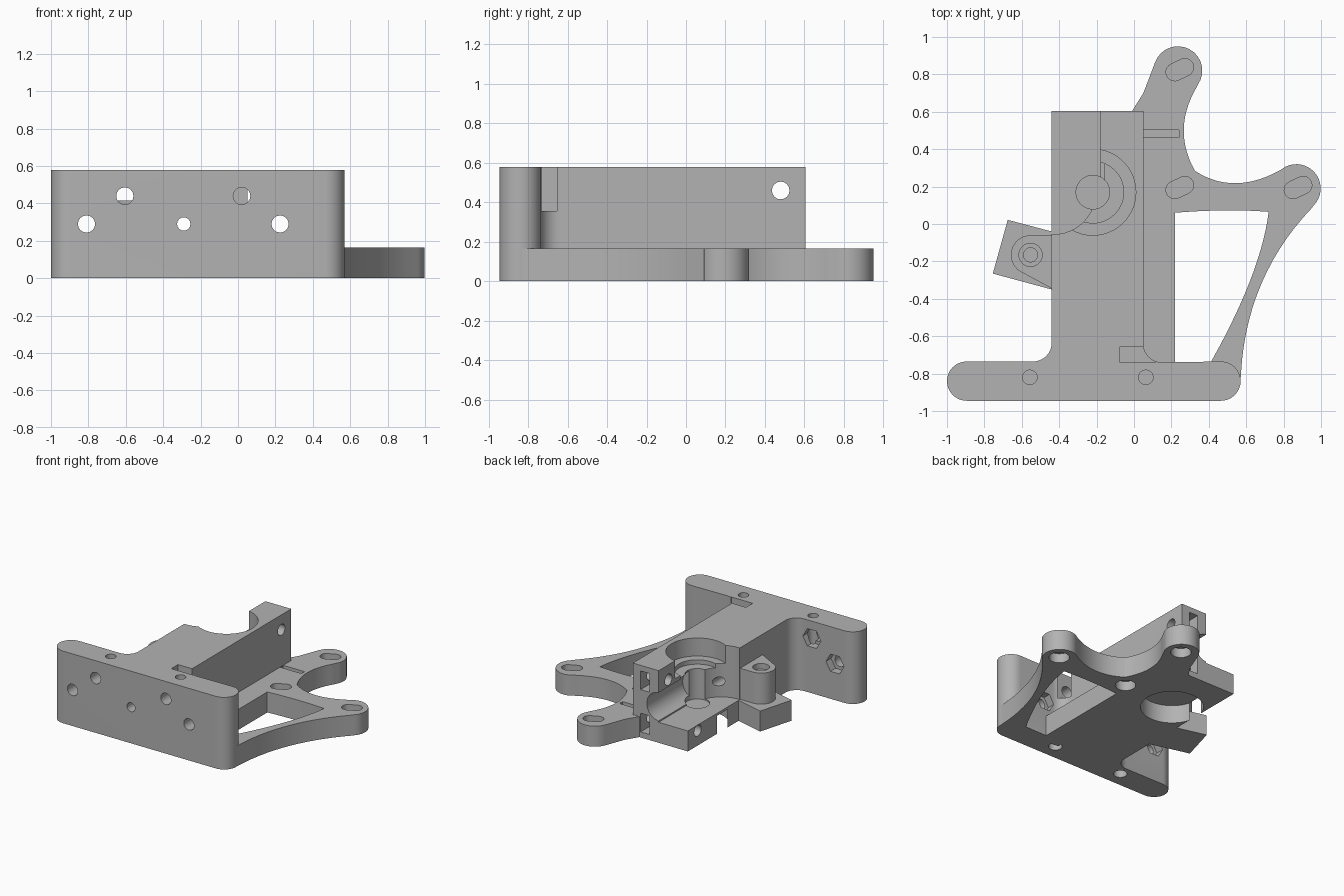
import bpy, bmesh
from math import cos, sin, radians, pi
from mathutils import Matrix, Vector

cube = bpy.data.objects.get("Cube")
if cube:
    bpy.data.objects.remove(cube, do_unlink=True)

grey = bpy.data.materials.new("plain grey")
grey.use_nodes = True
grey.diffuse_color = (0.45, 0.45, 0.45, 1)
grey.node_tree.nodes["Principled BSDF"].inputs["Base Color"].default_value = (0.45, 0.45, 0.45, 1)

H, BASE = 0.58, 0.165


def arc(cx, cy, r, a0, a1, n=16):
    return [(cx + r * cos(radians(a0 + (a1 - a0) * i / n)),
             cy + r * sin(radians(a0 + (a1 - a0) * i / n))) for i in range(n + 1)]


def curve(a, c, b, n=14):
    """Quadratic curve from a to b, pulled towards c."""
    a, b, c = Vector(a), Vector(b), Vector(c)
    return [tuple(a * (1 - t) ** 2 + c * 2 * t * (1 - t) + b * t * t)
            for t in (i / n for i in range(n + 1))]


def prism(name, pts, z0, z1, matrix=None):
    bm = bmesh.new()
    face = bm.faces.new([bm.verts.new((x, y, z0)) for x, y in pts])
    ext = bmesh.ops.extrude_face_region(bm, geom=[face])
    bmesh.ops.translate(bm, vec=(0, 0, z1 - z0),
                        verts=[v for v in ext["geom"] if isinstance(v, bmesh.types.BMVert)])
    bmesh.ops.remove_doubles(bm, verts=bm.verts, dist=0.0005)
    if matrix:
        bm.transform(matrix)
    bmesh.ops.recalc_face_normals(bm, faces=bm.faces)
    mesh = bpy.data.meshes.new(name)
    bm.to_mesh(mesh)
    bm.free()
    mesh.materials.append(grey)
    ob = bpy.data.objects.new(name, mesh)
    bpy.context.collection.objects.link(ob)
    return ob


def box(x0, x1, y0, y1, z0, z1):
    return prism("cutter", [(x0, y0), (x1, y0), (x1, y1), (x0, y1)], z0, z1)


def disc(x, y, r, z0, z1, n=32):
    return prism("cutter", arc(x, y, r, 0, 360 * (n - 1) / n, n - 1), z0, z1)


def bore_y(x, z, r, y0, y1, n=16):
    m = Matrix.Translation((x, 0, z)) @ Matrix.Rotation(pi / 2, 4, "X")
    return prism("cutter", arc(0, 0, r, 0, 360 * (n - 1) / n, n - 1), -y1, -y0, m)


def bore_x(y, z, r, x0, x1, n=16):
    m = Matrix.Translation((0, y, z)) @ Matrix.Rotation(pi / 2, 4, "Y")
    return prism("cutter", arc(0, 0, r, 0, 360 * (n - 1) / n, n - 1), x0, x1, m)


def cut(ob, *cutters):
    for c in cutters:
        c.hide_render = True
        mod = ob.modifiers.new("cut", "BOOLEAN")
        mod.operation, mod.solver, mod.object = "DIFFERENCE", "EXACT", c
        bpy.context.view_layer.objects.active = ob
        bpy.ops.object.modifier_apply(modifier=mod.name)
        bpy.data.objects.remove(c, do_unlink=True)


# Mounting wall and upright block, one outline with filleted inner corners
outline = (arc(-0.895, -0.84, 0.105, 90, 270) + arc(0.465, -0.84, 0.105, -90, 90)
           + arc(0.15, -0.64, 0.1, 270, 180, 10) + [(0.05, 0.605), (-0.44, 0.605)]
           + arc(-0.54, -0.635, 0.1, 0, -90, 10))
body = prism("wall_and_block", outline, 0, H)

# Idler opening, its round clearance and the finger groove behind it
AX, AY = -0.22, 0.17
cut(body,
    box(-0.6, -0.18, 0.1, 0.8, BASE, 0.7),
    disc(-0.43, AY, 0.225, BASE, 0.7, 48),
    bore_y(-0.19, 0.29, 0.115, 0.15, 0.8, 32))

# Stepped bearing seat above, seat below, shaft bore between
cut(body,
    disc(AX, AY, 0.23, 0.435, 0.7, 48),
    disc(AX, AY, 0.165, 0.40, 0.45, 40),
    disc(AX, AY, 0.09, BASE - 0.01, 0.42),
    disc(AX, AY, 0.23, -0.1, 0.145, 48))

# Screw holes through the wall, with hexagonal nut pockets at the back
for x, z in ((-0.81, 0.29), (-0.605, 0.44), (0.225, 0.29)):
    cut(body, bore_y(x, z, 0.046, -1.1, -0.6), bore_y(x, z, 0.08, -0.80, -0.70, 6))
cut(body,
    bore_y(0.02, 0.44, 0.046, -1.1, -0.70),
    box(-0.075, 0.115, -0.74, -0.655, 0.355, 0.7),
    bore_y(-0.29, 0.29, 0.036, -1.1, 0.3))

# Vertical holes in the wall, stopped by a thin web
for x in (-0.557, 0.063):
    cut(body, disc(x, -0.82, 0.039, 0.32, 0.7, 20), disc(x, -0.82, 0.05, -0.1, 0.12, 20))

# Clamp screw holes and nut slots in the rear wall
for z in (0.12, 0.46):
    cut(body, bore_x(0.48, z, 0.045, -0.6, 0.2),
        box(-0.10, -0.02, 0.42, 0.8, z - 0.075, z + 0.075))

# Base plate with two arms and a thin curved brace
top_arm, side_arm = (0.235, 0.82), (0.868, 0.19)
plate = prism("base_plate",
              [(0.05, -0.8), (0.53, -0.86), (0.57, -0.83)]
              + curve((0.572, -0.80), (0.60, -0.28), (0.955, 0.09))
              + arc(*side_arm, 0.13, -48, 118)
              + curve((0.78, 0.287), (0.53, 0.15), (0.325, 0.285))
              + curve((0.325, 0.285), (0.20, 0.51), (0.34, 0.74))
              + arc(*top_arm, 0.13, -35, 160)
              + [(0.05, 0.70), (-0.01, 0.604), (0.05, 0.604)], 0, BASE)
window = ([(0.218, -0.74), (0.41, -0.74)]
          + curve((0.41, -0.74), (0.68, -0.26), (0.72, 0.065))
          + curve((0.72, 0.065), (0.50, 0.083), (0.218, 0.06)))
cut(plate, prism("cutter", window, -0.1, 0.3))

# Slotted motor holes above, round recesses below, a thin web between
for x, y in ((0.245, 0.825), (0.245, 0.195), (0.877, 0.195)):
    slot = arc(0.03, 0, 0.047, -90, 90, 10) + arc(-0.03, 0, 0.047, 90, 270, 10)
    m = Matrix.Translation((x, y, 0)) @ Matrix.Rotation(radians(25), 4, "Z")
    cut(plate, prism("cutter", slot, 0.085, 0.3, m), disc(x, y, 0.075, -0.1, 0.075))
cut(plate, box(0.0, 0.24, 0.463, 0.503, 0.075, 0.3))

# Hinge foot and hinge tab on the idler side
prism("hinge_foot", [(-0.675, 0.022), (-0.755, -0.265), (-0.44, -0.35), (-0.44, -0.04)], 0, BASE)
tab = prism("hinge_tab", [(-0.44, -0.06)] + arc(-0.553, -0.165, 0.105, 90, 236)
            + [(-0.44, -0.345)], BASE, 0.415)
cut(tab, disc(-0.553, -0.165, 0.062, 0.37, 0.6), disc(-0.553, -0.165, 0.038, BASE + 0.02, 0.6, 20))

for ob in bpy.context.scene.objects:
    ob.select_set(ob.type == "MESH")
bpy.context.view_layer.objects.active = body
bpy.ops.object.shade_smooth_by_angle(angle=radians(30))
